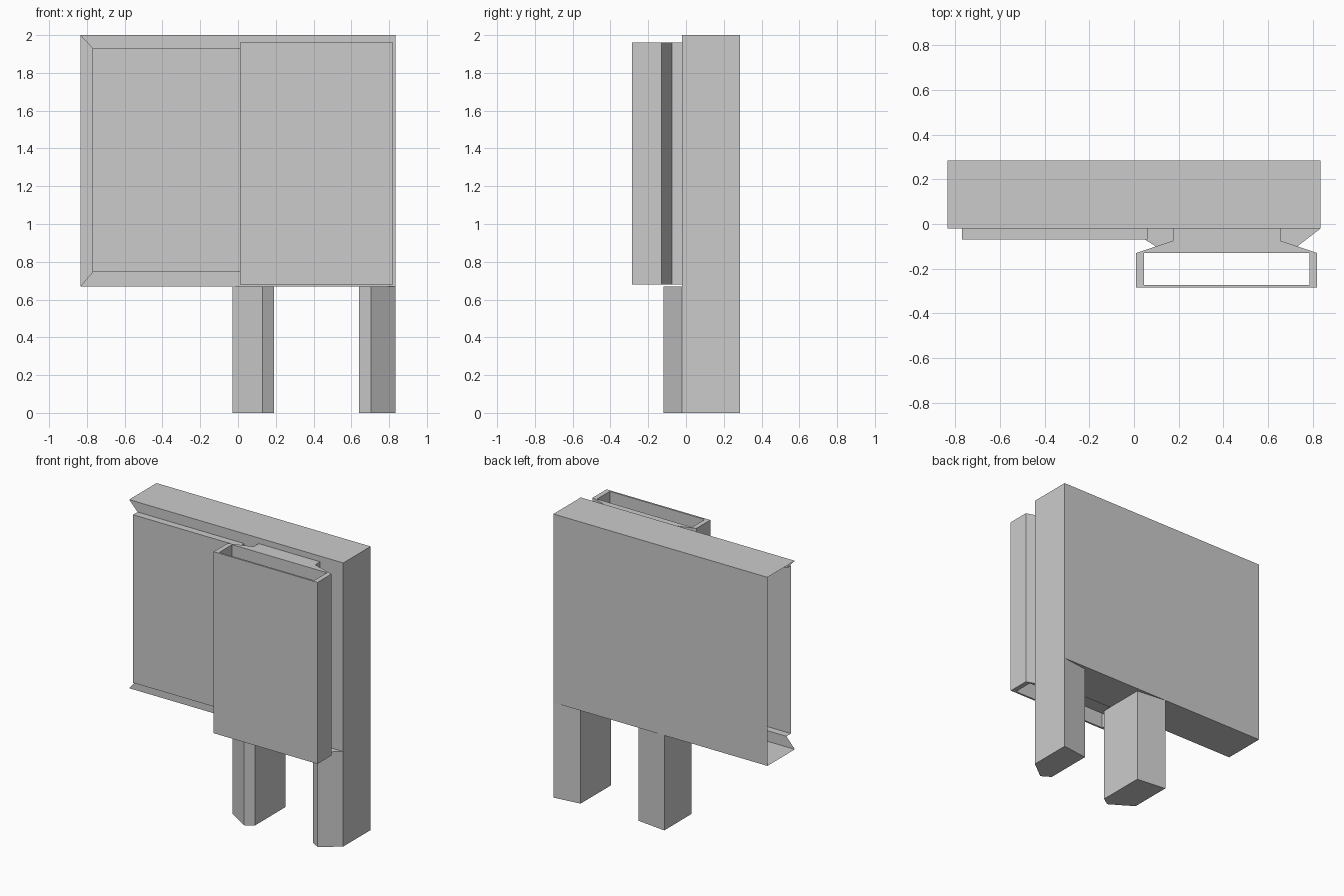
import bpy, bmesh

if "Cube" in bpy.data.objects:
    bpy.data.objects.remove(bpy.data.objects["Cube"])


def make_object(name, bm):
    mesh = bpy.data.meshes.new(name)
    bm.to_mesh(mesh)
    bm.free()
    obj = bpy.data.objects.new(name, mesh)
    bpy.context.collection.objects.link(obj)
    return obj


def prism(name, outline, z0, z1):
    """Extrude a closed (x, y) outline from z0 up to z1."""
    bm = bmesh.new()
    base = bm.faces.new([bm.verts.new((x, y, z0)) for x, y in outline])
    ext = bmesh.ops.extrude_face_region(bm, geom=[base])
    tops = [v for v in ext["geom"] if isinstance(v, bmesh.types.BMVert)]
    bmesh.ops.translate(bm, verts=tops, vec=(0, 0, z1 - z0))
    bmesh.ops.recalc_face_normals(bm, faces=bm.faces)
    return make_object(name, bm)


W, BACK, FRONT, PANEL = 0.835, 0.285, -0.02, -0.07
BOTTOM, TOP = 0.67, 2.0

# Board shell, open on its left side, with a raised panel on the front
bm = bmesh.new()


def ring(y, x0, x1, z0, z1):
    return [bm.verts.new(p) for p in
            ((x0, y, z0), (x1, y, z0), (x1, y, z1), (x0, y, z1))]


back = ring(BACK, -W, W, BOTTOM, TOP)
rim = ring(FRONT, -W, W, BOTTOM, TOP)
inset = ring(FRONT, -0.77, 0.06, 0.745, 1.93)
raised = ring(PANEL, -0.77, 0.06, 0.745, 1.93)
for a, b in ((back, rim), (rim, inset), (inset, raised)):
    for i in range(3):  # bottom, right, top; the left stays open
        bm.faces.new((a[i], a[i + 1], b[i + 1], b[i]))
bm.faces.new(back[::-1])
bm.faces.new(raised)
bmesh.ops.recalc_face_normals(bm, faces=bm.faces)
make_object("board", bm)

# Legs
prism("left_leg", [(-0.03, FRONT), (0.13, -0.12), (0.19, -0.08),
                   (0.19, 0.26), (-0.03, BACK)], 0, BOTTOM)
prism("right_leg", [(0.64, -0.08), (0.705, -0.12), (W, FRONT),
                    (W, BACK), (0.64, 0.26)], 0, BOTTOM)

# Hollow front box: U-shaped wall plus the flared mount joining it to the board
Z0, Z1 = 0.68, 1.96
prism("box_wall", [(0.01, -0.13), (0.01, -0.285), (0.82, -0.285), (0.82, -0.13),
                   (0.785, -0.13), (0.785, -0.272), (0.045, -0.272), (0.045, -0.13)],
      Z0, Z1)
prism("box_mount", [(0.01, -0.13), (0.82, -0.13), (0.655, -0.075), (0.655, FRONT),
                    (0.175, FRONT), (0.175, -0.075)], Z0, Z1)
